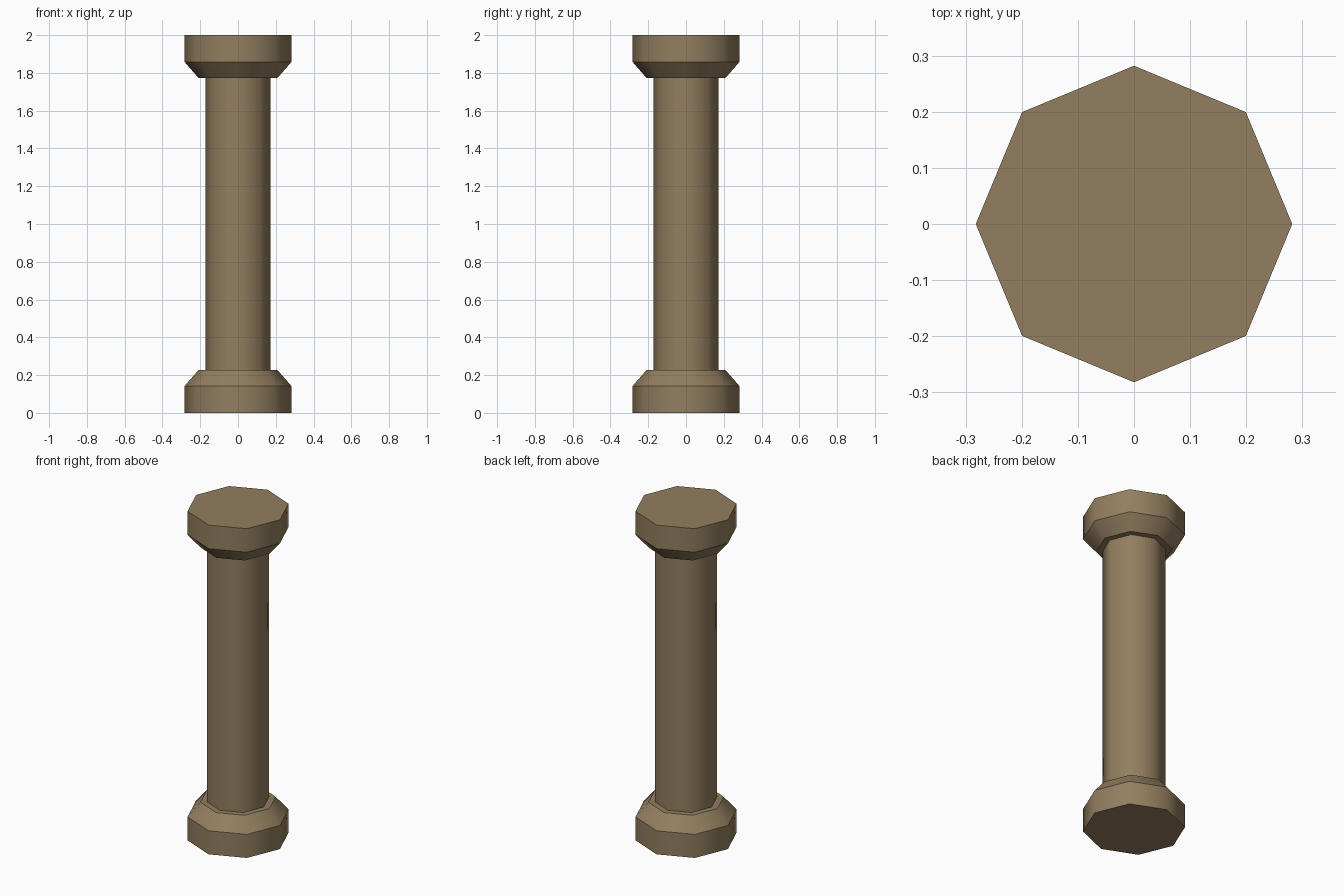
import bpy, bmesh
from math import cos, sin, pi

if "Cube" in bpy.data.objects:
    bpy.data.objects.remove(bpy.data.objects["Cube"])

SIDES = 8
HEIGHT = 2.0
R_BLOCK, R_NECK, R_SHAFT = 0.282, 0.21, 0.173
Z_BLOCK, Z_NECK = 0.143, 0.226

stone = bpy.data.materials.new("tan_stone")
stone.diffuse_color = (0.29, 0.21, 0.115, 1)
stone.use_nodes = True
stone.node_tree.nodes["Principled BSDF"].inputs["Base Color"].default_value = stone.diffuse_color


def lathe(name, profile, cap_first=False, cap_last=False):
    """Octagonal lathe of (radius, z) points, smooth around, sharp at rings."""
    bm = bmesh.new()
    rings = [[bm.verts.new((r * cos(2 * pi * i / SIDES), r * sin(2 * pi * i / SIDES), z))
              for i in range(SIDES)] for r, z in profile]
    for a, b in zip(rings, rings[1:]):
        for i in range(SIDES):
            j = (i + 1) % SIDES
            bm.faces.new((a[i], a[j], b[j], b[i]))
    if cap_first:
        bm.faces.new(rings[0][::-1])
    if cap_last:
        bm.faces.new(rings[-1])
    for f in bm.faces:
        f.smooth = abs(f.normal.z) < 0.99
    bm.normal_update()
    for f in bm.faces:
        f.smooth = abs(f.normal.z) < 0.99
    for e in bm.edges:
        e.smooth = abs(e.verts[0].co.z - e.verts[1].co.z) > 1e-5
    mesh = bpy.data.meshes.new(name)
    bm.to_mesh(mesh)
    bm.free()
    mesh.materials.append(stone)
    ob = bpy.data.objects.new(name, mesh)
    bpy.context.collection.objects.link(ob)
    return ob


# Base: block, chamfer and the ledge around the shaft
foot = [(R_BLOCK, 0), (R_BLOCK, Z_BLOCK), (R_NECK, Z_NECK), (R_SHAFT, Z_NECK)]
lathe("column_base", foot, cap_first=True)

# Shaft between base and capital
lathe("column_shaft", [(R_SHAFT, Z_NECK), (R_SHAFT, HEIGHT - Z_NECK)])

# Capital: the base profile mirrored to the top
lathe("column_capital", [(r, HEIGHT - z) for r, z in reversed(foot)], cap_last=True)
